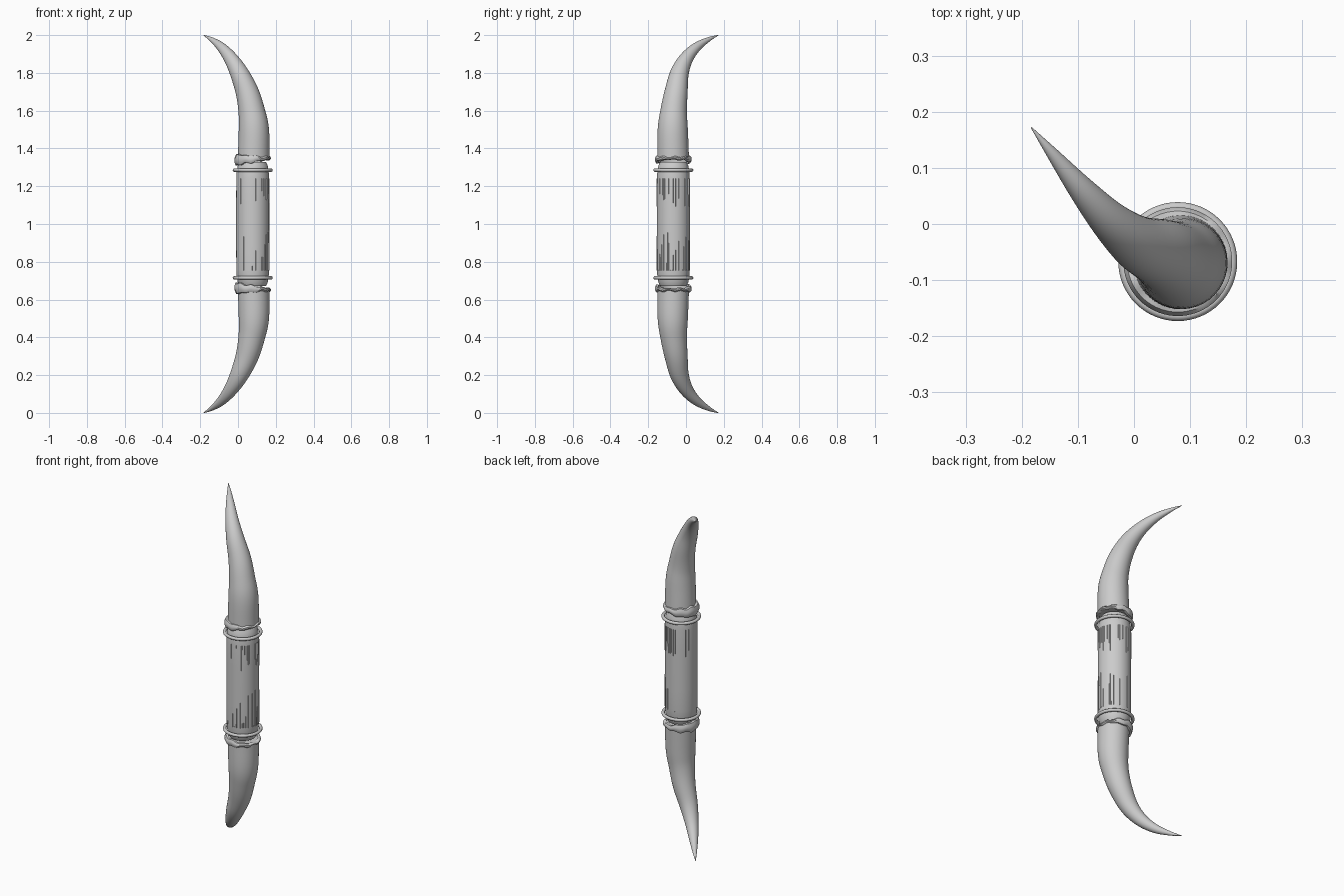
import bpy, bmesh, math, random
from mathutils import Vector

cube = bpy.data.objects.get("Cube")
if cube:
    bpy.data.objects.remove(cube, do_unlink=True)

random.seed(4)
CX, CY, SIDES = 0.078, -0.067, 40

bone = bpy.data.materials.new("bone grey")
bone.use_nodes = True
bone.diffuse_color = (0.6, 0.6, 0.6, 1)
bone.node_tree.nodes["Principled BSDF"].inputs["Base Color"].default_value = (0.6, 0.6, 0.6, 1)


def finish(name, bm, angle=40):
    bmesh.ops.recalc_face_normals(bm, faces=bm.faces)
    mesh = bpy.data.meshes.new(name)
    bm.to_mesh(mesh)
    bm.free()
    mesh.materials.append(bone)
    ob = bpy.data.objects.new(name, mesh)
    bpy.context.collection.objects.link(ob)
    bpy.ops.object.select_all(action='DESELECT')
    ob.select_set(True)
    bpy.context.view_layer.objects.active = ob
    bpy.ops.object.shade_smooth_by_angle(angle=math.radians(angle))
    return ob


def loft(name, rings, closed=False):
    """Skin a list of point rings; cap the ends or join last to first."""
    bm = bmesh.new()
    vs = [[bm.verts.new(p) for p in r] for r in rings]
    n = len(vs[0])
    pairs = list(zip(vs, vs[1:])) + ([(vs[-1], vs[0])] if closed else [])
    for a, b in pairs:
        for i in range(n):
            j = (i + 1) % n
            bm.faces.new((a[i], a[j], b[j], b[i]))
    if not closed:
        bm.faces.new(vs[0])
        bm.faces.new(vs[-1])
    return finish(name, bm)


def angles(n=SIDES):
    return [2 * math.pi * i / n for i in range(n)]


def spline(keys, steps=5):
    """Catmull-Rom through (x, y, z, radius) keys."""
    k = [Vector(p) for p in keys]
    k = [2 * k[0] - k[1]] + k + [2 * k[-1] - k[-2]]
    out = []
    for i in range(1, len(k) - 2):
        a, b, c, d = k[i - 1:i + 3]
        for s in range(steps):
            t = s / steps
            out.append(0.5 * (2 * b + (c - a) * t + (2 * a - 5 * b + 4 * c - d) * t * t
                              + (3 * b - a - 3 * c + d) * t ** 3))
    return out + [k[-2]]


# Horn centre line: x, y, height above the middle, radius
HORN = [(0.083, -0.068, 0.342, 0.084), (0.084, -0.070, 0.50, 0.080),
        (0.072, -0.065, 0.60, 0.070), (0.048, -0.052, 0.70, 0.061),
        (0.006, -0.034, 0.80, 0.049), (-0.041, 0.004, 0.88, 0.036),
        (-0.092, 0.060, 0.94, 0.024), (-0.145, 0.125, 0.98, 0.011),
        (-0.183, 0.172, 1.0, 0.001)]


def horn(name, s):
    pts = spline(HORN)
    side = Vector((0.69, 0.72, 0))
    rings = []
    for i, p in enumerate(pts):
        tangent = (pts[min(i + 1, len(pts) - 1)] - pts[max(i - 1, 0)]).xyz
        if i == 0:
            tangent = Vector((0, 0, 1))
        u = (side - tangent * side.dot(tangent) / tangent.length_squared).normalized()
        v = tangent.normalized().cross(u)
        ring = [p.xyz + p.w * (u * math.cos(a) + v * math.sin(a)) for a in angles()]
        rings.append([(q.x, q.y, 1 + s * q.z) for q in ring])
    loft(name, rings)


def collar(name, s):
    """Uneven lip round the horn base, thicker on the model's right."""
    section = [(0.080, -1), (0.091, -0.95), (0.097, -0.4),
               (0.097, 0.3), (0.090, 0.9), (0.078, 1)]
    rings = []
    for a in angles(72):
        half = 0.018 - 0.010 * math.cos(a) + 0.002 * math.sin(7 * a)
        mid = 0.344 + 0.004 * math.cos(a) + 0.003 * math.sin(9 * a + 1)
        rings.append([(CX + r * math.cos(a), CY + r * math.sin(a), 1 + s * (mid + h * half))
                      for r, h in section])
    loft(name, rings, closed=True)


def band(name, s):
    rings = [[(CX + (0.097 + 0.009 * math.cos(b)) * math.cos(a),
               CY + (0.097 + 0.009 * math.cos(b)) * math.sin(a),
               1 + s * 0.285 + 0.009 * math.sin(b)) for b in angles(12)]
             for a in angles(64)]
    loft(name, rings, closed=True)


for word, s in (("upper", 1), ("lower", -1)):
    horn(word + "_horn", s)
    collar(word + "_horn_collar", s)
    band(word + "_grip_ring", s)

# Grip: a cylinder with rounded ends
PROFILE = [(0.070, 0.328), (0.079, 0.310), (0.084, 0.285), (0.087, 0.24), (0.0875, 0.12)]
profile = [(r, 1 - h) for r, h in PROFILE] + [(r, 1 + h) for r, h in reversed(PROFILE)]
loft("grip", [[(CX + r * math.cos(a), CY + r * math.sin(a), z) for a in angles()]
              for r, z in profile])

# Fine upright fibres lying on the grip, mostly at both ends of it
bm = bmesh.new()
for i in range(90):
    a = 2 * math.pi * (i + random.uniform(-0.2, 0.2)) / 90
    for lo, hi in ((0.755, random.uniform(0.82, 0.97)), (random.uniform(1.08, 1.16), 1.24)):
        if random.random() > 0.35 + 0.35 * math.cos(a):
            continue
        corners = [(CX + r * math.cos(a + w), CY + r * math.sin(a + w))
                   for w, r in ((-0.016, 0.086), (0, 0.0888), (0.016, 0.086))]
        rows = [[bm.verts.new((x, y, z)) for x, y in corners] for z in (lo, hi)]
        for k in range(3):
            m = (k + 1) % 3
            bm.faces.new((rows[0][k], rows[0][m], rows[1][m], rows[1][k]))
        bm.faces.new(rows[0])
        bm.faces.new(rows[1])
finish("grip_fibres", bm)
